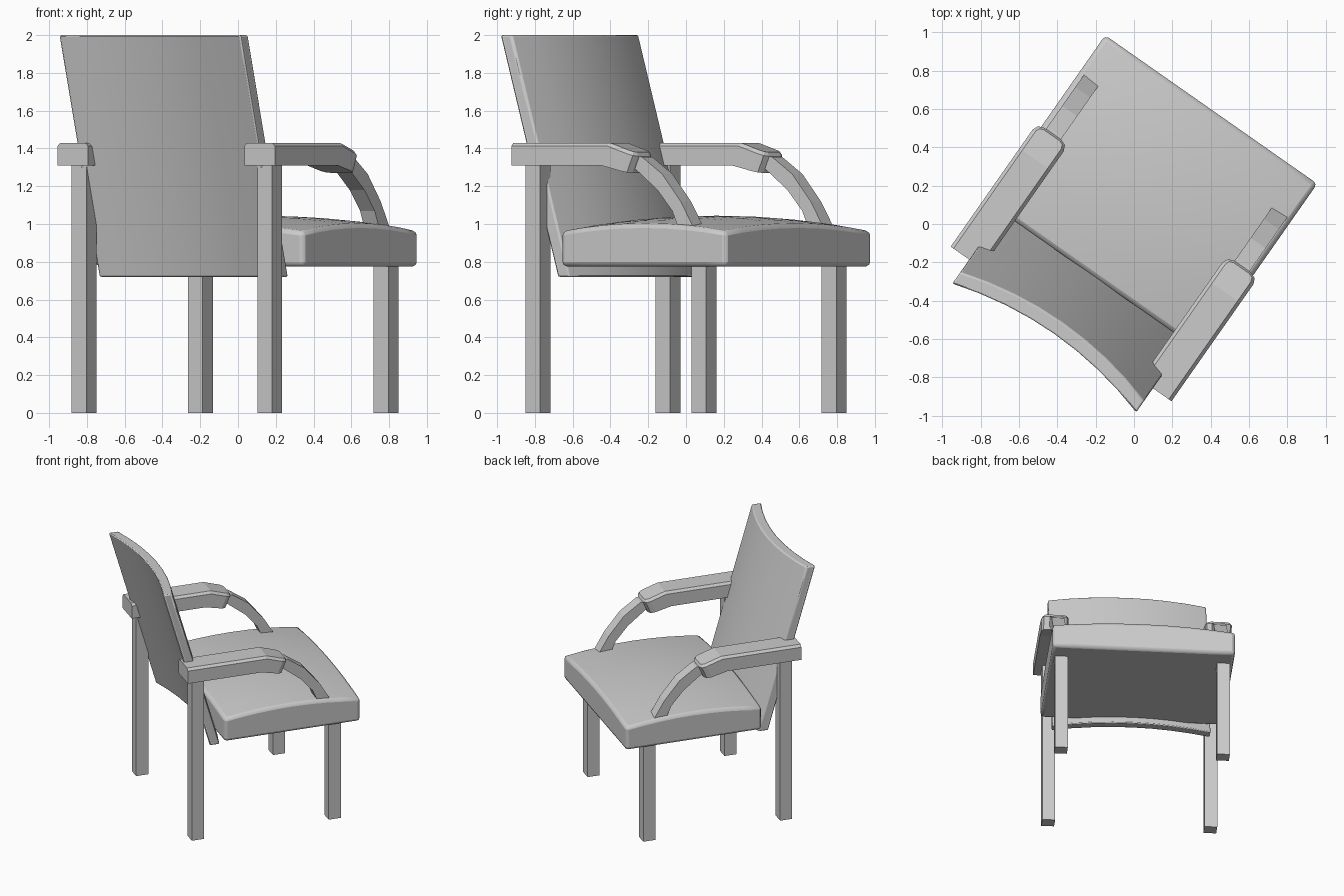
import bpy, bmesh, math
from mathutils import Matrix, Vector

if "Cube" in bpy.data.objects:
    bpy.data.objects.remove(bpy.data.objects["Cube"])

# The chair is modelled facing local +y, then turned as a whole
PLACE = Matrix.Rotation(math.radians(-35), 4, 'Z') @ Matrix.Translation((-0.0125, 0, 0))


def finish(name, bm, mirror=False, bevel=0, segments=2, smooth=False):
    bmesh.ops.recalc_face_normals(bm, faces=bm.faces)
    me = bpy.data.meshes.new(name)
    bm.to_mesh(me)
    bm.free()
    ob = bpy.data.objects.new(name, me)
    bpy.context.collection.objects.link(ob)
    ob.matrix_world = PLACE
    if bevel:
        m = ob.modifiers.new("bevel", 'BEVEL')
        m.width, m.segments = bevel, segments
        m.limit_method, m.angle_limit = 'ANGLE', math.radians(45)
    if mirror:
        ob.modifiers.new("mirror", 'MIRROR')
    if smooth:
        bpy.ops.object.select_all(action='DESELECT')
        ob.select_set(True)
        bpy.context.view_layer.objects.active = ob
        bpy.ops.object.shade_smooth_by_angle(angle=math.radians(35))
    return ob


def panel(shape):
    """Subdivided cube, every vertex (-1..1) moved by shape()."""
    bm = bmesh.new()
    bmesh.ops.create_cube(bm, size=2)
    bmesh.ops.subdivide_edges(bm, edges=bm.edges, cuts=7, use_grid_fill=True)
    for v in bm.verts:
        v.co = Vector(shape(*v.co))
    return bm


def side_profile(points, x0, x1):
    """Side outline in (y, z) extruded across x."""
    bm = bmesh.new()
    face = bm.faces.new([bm.verts.new((x0, y, z)) for y, z in points])
    ext = bmesh.ops.extrude_face_region(bm, geom=[face], use_keep_orig=True)
    moved = [g for g in ext["geom"] if isinstance(g, bmesh.types.BMVert)]
    bmesh.ops.translate(bm, verts=moved, vec=(x1 - x0, 0, 0))
    bmesh.ops.recalc_face_normals(bm, faces=bm.faces)
    return bm


# Domed seat cushion
def seat_shape(a, b, c):
    top = 0.96 + 0.042 * (1 - a * a) + 0.042 * (1 - b * b)
    return 0.675 * a, 0.1875 + 0.5325 * b, 0.775 + (top - 0.775) * (c + 1) / 2


finish("seat", panel(seat_shape), bevel=0.03, smooth=True)


# Leaning backrest, bowed toward the sitter
def back_shape(a, b, c):
    z = 1.36 + 0.64 * c
    y = -0.80 + 0.29 * (2 - z) + 0.09 * (1 - a * a) + 0.0375 * (b + 1)
    return 0.585 * a, y, z


finish("backrest", panel(back_shape), bevel=0.02, smooth=True)

# Square legs, the rear pair reaching up to the arms
for name, y, h in (("front_leg", 0.528, 0.82), ("rear_leg", -0.546, 1.33)):
    s = 0.0475
    bm = side_profile([(y - s, 0), (y + s, 0), (y + s, h), (y - s, h)], 0.6 - s, 0.6 + s)
    finish(name + "s", bm, mirror=True)

# Arm pads: rounded front corners and chamfered top edges
bm = side_profile([(-0.645, 1.31), (-0.645, 1.43), (-0.02, 1.43),
                   (0.15, 1.375), (0.105, 1.27), (-0.065, 1.31)], 0.505, 0.703)
corners = [e for e in bm.edges if min(v.co.y for v in e.verts) > 0.1
           and abs(e.verts[0].co.x - e.verts[1].co.x) < 0.01]
bmesh.ops.bevel(bm, geom=corners, offset=0.045, segments=2, profile=0.5, affect='EDGES')
bm.normal_update()
rim = [e for e in bm.edges if len(e.link_faces) == 2
       and sum(f.normal.z > 0.7 for f in e.link_faces) == 1
       and max(v.co.y for v in e.verts) > -0.64]
bmesh.ops.bevel(bm, geom=rim, offset=0.018, segments=1, profile=0.5, affect='EDGES')
finish("arm_pads", bm, mirror=True)

# Curved bars from the arm fronts down to the seat
bm = side_profile([(0.05, 1.37), (0.16, 1.355), (0.29, 1.265), (0.41, 1.12),
                   (0.50, 0.97), (0.52, 0.90), (0.42, 0.90), (0.395, 0.98),
                   (0.355, 1.07), (0.26, 1.18), (0.125, 1.285), (0.05, 1.32)],
                  0.5525, 0.6475)
finish("arm_supports", bm, mirror=True)
